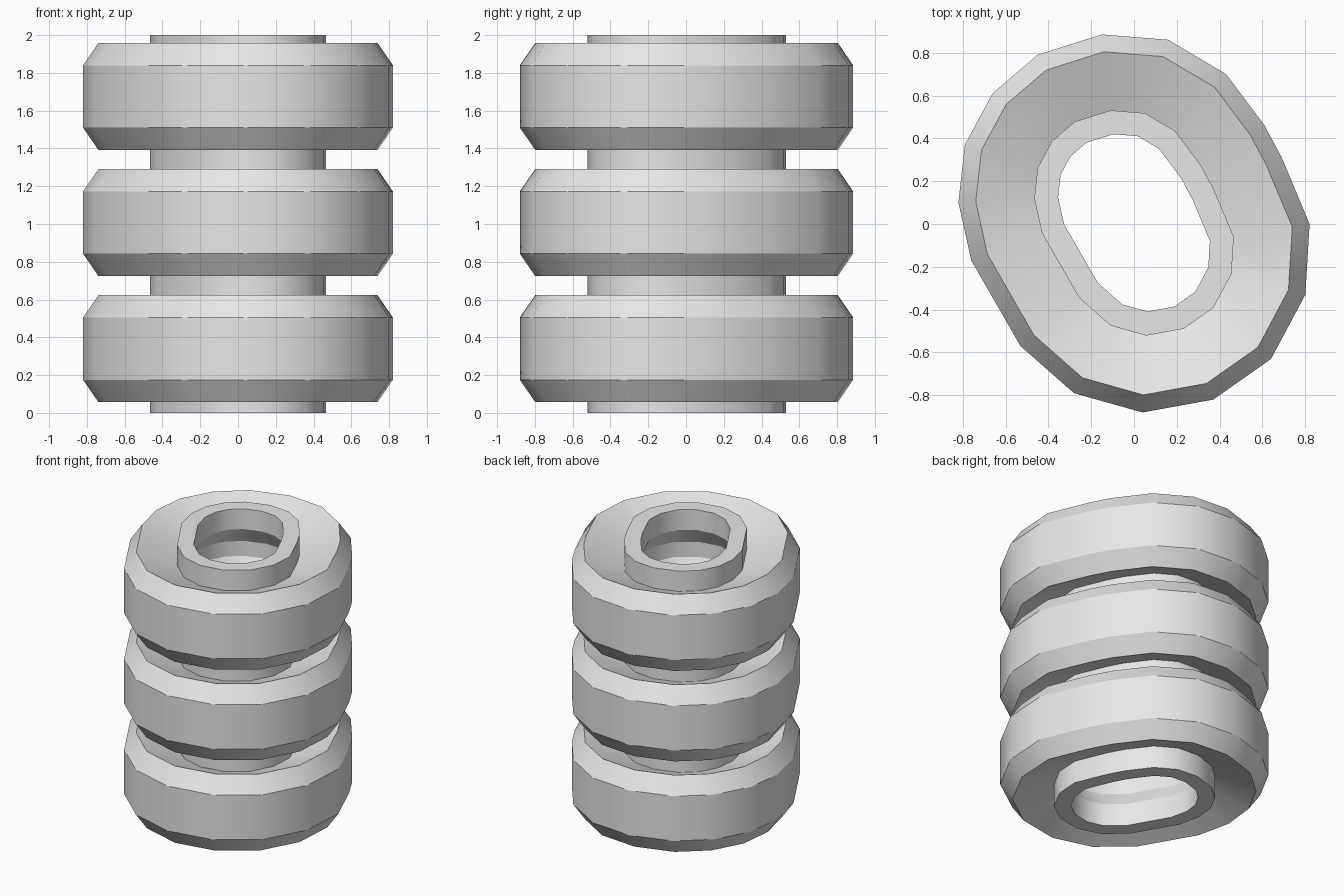
import bpy
import bmesh
from mathutils import Vector

cube = bpy.data.objects.get("Cube")
if cube:
    bpy.data.objects.remove(cube, do_unlink=True)

# Outer plan outline, counter-clockwise
OUTLINE = [Vector(p) for p in (
    (.16, .86), (-.15, .885), (-.45, .79), (-.66, .61), (-.79, .37), (-.82, .10),
    (-.76, -.17), (-.53, -.57), (-.28, -.79), (.04, -.88), (.37, -.82), (.64, -.63),
    (.80, -.33), (.82, 0), (.69, .31), (.61, .46), (.43, .70))]

# Insets from the outline
WALL, RIM, CAVITY, COLLAR, BORE = 0, .08, .39, .35, .46
RING_CENTRES = (.34, 1.0075, 1.675)


def edge_normal(a, b):
    d = (b - a).normalized()
    return Vector((d.y, -d.x))


def inset_outline(amount):
    """Plan outline moved inward by an even, mitred amount."""
    points = []
    count = len(OUTLINE)
    for i, p in enumerate(OUTLINE):
        miter = (edge_normal(OUTLINE[i - 1], p)
                 + edge_normal(p, OUTLINE[(i + 1) % count]))
        points.append(p - miter * (2 * amount / miter.length_squared))
    return points


def closed_profile():
    """Section as (inset, height): up the outside, then down the bore."""
    ring = ((COLLAR, -.175), (RIM, -.283), (WALL, -.165),
            (WALL, .165), (RIM, .283), (COLLAR, .175))
    groove = ((BORE, .175), (CAVITY, .055), (CAVITY, -.055), (BORE, -.175))
    outside = [(i, c + z) for c in RING_CENTRES for i, z in ring]
    inside = [(i, c + z) for c in reversed(RING_CENTRES) for i, z in groove]
    return [(COLLAR, 0)] + outside + [(COLLAR, 2), (BORE, 2)] + inside + [(BORE, 0)]


def sweep(name, profile, material):
    bm = bmesh.new()
    loops = [[bm.verts.new((p.x, p.y, z)) for p in inset_outline(inset)]
             for inset, z in profile]
    for k, upper in enumerate(loops):
        lower = loops[k - 1]
        for i in range(len(upper)):
            bm.faces.new((lower[i - 1], lower[i], upper[i], upper[i - 1]))
    bmesh.ops.recalc_face_normals(bm, faces=bm.faces)
    mesh = bpy.data.meshes.new(name)
    bm.to_mesh(mesh)
    bm.free()
    mesh.materials.append(material)
    obj = bpy.data.objects.new(name, mesh)
    bpy.context.collection.objects.link(obj)
    return obj


# Plain grey finish
grey = bpy.data.materials.new("light_grey")
grey.use_nodes = True
grey.diffuse_color = (.8, .8, .8, 1)
grey.node_tree.nodes["Principled BSDF"].inputs["Base Color"].default_value = (.8, .8, .8, 1)

# Three dished rings joined by a hollow collar
body = sweep("ringed_sleeve", closed_profile(), grey)
bpy.ops.object.select_all(action="DESELECT")
body.select_set(True)
bpy.context.view_layer.objects.active = body
bpy.ops.object.shade_smooth_by_angle(angle=.52)
